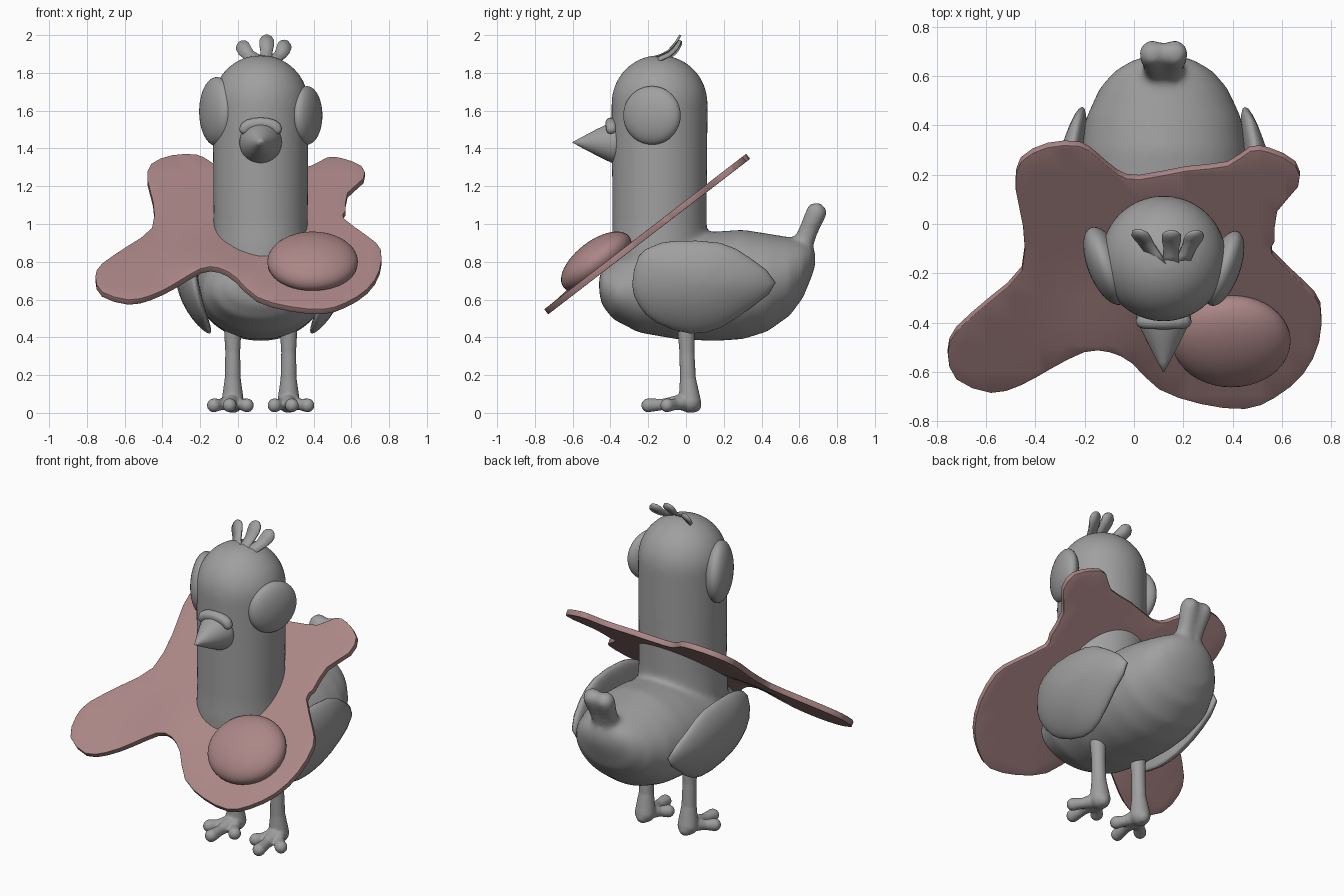
import bpy, bmesh, math
from mathutils import Vector, Matrix

cube = bpy.data.objects.get("Cube")
if cube:
    bpy.data.objects.remove(cube)

MID = 0.12          # the bird stands a little off centre under the splat


def material(name, rgb):
    m = bpy.data.materials.new(name)
    m.use_nodes = True
    m.diffuse_color = (*rgb, 1)
    m.node_tree.nodes["Principled BSDF"].inputs["Base Color"].default_value = (*rgb, 1)
    return m


GREY = material("feather grey", (0.35, 0.35, 0.35))
PINK = material("dusty pink", (0.41, 0.24, 0.24))


def finish(name, bm, mat, voxel=0, smooth=0):
    """Turn a bmesh into a smooth object, optionally fused by a remesh."""
    bmesh.ops.recalc_face_normals(bm, faces=bm.faces)
    me = bpy.data.meshes.new(name)
    bm.to_mesh(me)
    bm.free()
    me.materials.append(mat)
    me.polygons.foreach_set("use_smooth", [True] * len(me.polygons))
    ob = bpy.data.objects.new(name, me)
    bpy.context.collection.objects.link(ob)
    if voxel:
        r = ob.modifiers.new("fuse", 'REMESH')
        r.mode, r.voxel_size, r.use_smooth_shade = 'VOXEL', voxel, True
        s = ob.modifiers.new("soften", 'SMOOTH')
        s.factor, s.iterations = 0.5, smooth
    return ob


def bridge(bm, loops):
    """Join closed loops of vertices and cap both ends."""
    n = len(loops[0])
    for a, b in zip(loops, loops[1:]):
        for i in range(n):
            bm.faces.new((a[i], a[(i + 1) % n], b[(i + 1) % n], b[i]))
    bm.faces.new(loops[0])
    bm.faces.new(loops[-1])


def loft(bm, rings, n=40):
    """Skin a row of ellipses, each given as (centre, u axis, v axis)."""
    angles = [2 * math.pi * i / n for i in range(n)]
    bridge(bm, [[bm.verts.new(Vector(c) + Vector(u) * math.cos(a) + Vector(v) * math.sin(a))
                 for a in angles] for c, u, v in rings])


def rounded(points):
    """Insert a smooth midpoint on every side of a closed outline."""
    p = [Vector(q) for q in points]
    out = []
    for i in range(len(p)):
        a, b, c, d = (p[(i + k) % len(p)] for k in (-1, 0, 1, 2))
        out += [b, (b + c) * .5625 - (a + d) * .0625]
    return out


def chain(bm, points):
    """Balls joined by cones, each point given as (x, y, z, radius)."""
    for *p, r in points:
        bmesh.ops.create_uvsphere(bm, u_segments=20, v_segments=12, radius=r,
                                  matrix=Matrix.Translation(p))
    for (*p, r), (*q, s) in zip(points, points[1:]):
        d = Vector(q) - Vector(p)
        turn = d.to_track_quat('Z', 'Y').to_matrix().to_4x4()
        place = Matrix.Translation((Vector(p) + Vector(q)) / 2) @ turn
        bmesh.ops.create_cone(bm, cap_ends=True, segments=20, radius1=r, radius2=s,
                              depth=d.length, matrix=place)


def ellipsoid(name, centre, size, mat, tilt, axis, floor=-1):
    """Turned ellipsoid, flattened below the given fraction of its height."""
    bm = bmesh.new()
    bmesh.ops.create_uvsphere(bm, u_segments=40, v_segments=24, radius=1)
    for v in bm.verts:
        v.co.z = max(v.co.z, floor)
    bm.transform(Matrix.Translation(centre) @ Matrix.Rotation(tilt, 4, axis)
                 @ Matrix.Diagonal((*size, 1)))
    finish(name, bm, mat)


# Body, neck, head and tail fused into one skin: y, bottom, top, half width
BODY = [(-.46, .64, .72, .08), (-.445, .57, .76, .17), (-.385, .495, .79, .25),
        (-.25, .425, .87, .31), (-.05, .39, .93, .34), (.15, .38, .96, .345),
        (.3, .39, .97, .335), (.43, .43, .95, .315), (.55, .515, .93, .26),
        (.62, .61, .915, .20), (.665, .72, .89, .125), (.685, .78, .85, .05)]
bm = bmesh.new()
loft(bm, [((MID, y, (b + t) / 2), (w, 0, 0), (0, 0, (t - b) / 2)) for y, b, t, w in BODY])
neck = [(.65, .25), (.88, .255), (1.0, .25), (1.64, .255)]
neck += [(1.64 + .255 * math.sin(a), .255 * math.cos(a)) for a in [math.pi * k / 20 for k in range(1, 10)]]
loft(bm, [((MID, -.14, z), (r, 0, 0), (0, r, 0)) for z, r in neck])
for s in (-1, 1):
    chain(bm, [(MID + s * .025, .61, .87, .055), (MID + s * .035, .65, .97, .052),
               (MID + s * .045, .69, 1.06, .057)])
finish("body", bm, GREY, 0.014, 18)

# Wings: domed leaves wrapped around the sides
WING = [(-.285, .68), (-.25, .83), (-.17, .885), (-.06, .91), (.18, .90), (.34, .82),
        (.475, .69), (.36, .57), (.18, .45), (.02, .42), (-.16, .48), (-.25, .57)]


def wing(name, side):
    bm = bmesh.new()
    cy, cz = .06, .68
    rows = []
    for k in range(-8, 9):
        a = math.pi / 2 * k / 8
        f, h = max(math.cos(a), .02), .06 * math.sin(a)
        row = []
        for py, pz in rounded(WING):
            y, z = cy + (py - cy) * f, cz + (pz - cz) * f
            x = .395 + h - .32 * (y - .05) ** 2 - .95 * (z - .78) ** 2
            row.append(bm.verts.new((MID + side * x, y, z)))
        rows.append(row)
    bridge(bm, rows)
    finish(name, bm, GREY)


# Legs with three knobbly front toes and a heel
def leg(name, x, side):
    bm = bmesh.new()
    chain(bm, [(x, 0, .47, .048), (x, .005, .32, .04), (x, .01, .18, .043), (x, .02, .06, .06)])
    for dx, dy in ((-.075, -.1), (.017, -.2), (.1, -.1)):
        dx *= side
        chain(bm, [(x, .01, .06, .048), (x + dx * .6, dy * .6, .045, .03),
                   (x + dx, dy, .04, .037)])
    chain(bm, [(x, .02, .05, .046), (x, .042, .042, .04)])
    finish(name, bm, GREY, 0.008, 3)


for name, side in (("right", -1), ("left", 1)):
    wing(name + "_wing", side)
    leg(name + "_leg", MID + side * .148, side)

# Bulging eyes turned a little forward, one larger than the other
ellipsoid("right_eye", (-.112, -.17, 1.595), (.075, .168, .183), GREY, math.radians(22), 'Z')
ellipsoid("left_eye", (.365, -.18, 1.575), (.065, .16, .155), GREY, math.radians(-20), 'Z')

# Beak and the swollen ridge above it
bm = bmesh.new()
BEAK = [(-.34, .095), (-.375, .112), (-.395, .108), (-.48, .066), (-.56, .024), (-.6, .002)]
loft(bm, [((MID, y, 1.432), (r, 0, 0), (0, 0, r)) for y, r in BEAK])
finish("beak", bm, GREY)
bm = bmesh.new()
chain(bm, [(MID + .085 * math.cos(a), -.395, 1.502 + .03 * math.sin(a), .029 + .004 * math.sin(a))
           for a in [math.pi * k / 8 for k in range(9)]])
finish("beak_ridge", bm, GREY, 0.008, 3)

# Crest of three thin, curved paddle feathers
PADDLE = [(0, .032), (.3, .03), (.55, .032), (.75, .038), (.88, .038), (.96, .026), (1, .008)]


def crest_feather(name, root, tip):
    bm = bmesh.new()
    root, tip = Vector(root), Vector(tip)
    d = tip - root
    across = Vector((d.z, 0, -d.x * .6)).normalized()
    rows = []
    for t, w in PADDLE:
        p = root + d * t - Vector((0, 0, .025 * math.sin(math.pi * t ** 1.4)))
        rows.append([bm.verts.new(p + across * w * s) for s in (-1, 1)])
    for a, b in zip(rows, rows[1:]):
        bm.faces.new((a[0], a[1], b[1], b[0]))
    ob = finish(name, bm, GREY)
    s = ob.modifiers.new("thick", 'SOLIDIFY')
    s.thickness, s.offset = .012, 0


crest_feather("crest_right", (.105, -.16, 1.87), (.012, -.025, 1.965))
crest_feather("crest_middle", (.15, -.17, 1.87), (.152, -.03, 2.0))
crest_feather("crest_left", (.19, -.165, 1.865), (.255, -.03, 1.97))

# Tilted splat around the neck
SPLAT = [(-.48, .15), (-.46, .26), (-.35, .32), (-.22, .325), (-.15, .28), (-.065, .21),
         (.02, .19), (.21, .225), (.38, .245), (.47, .305), (.55, .3), (.655, .245),
         (.665, .16), (.58, .06), (.57, -.06), (.56, -.115), (.69, -.24), (.755, -.325),
         (.75, -.47), (.685, -.6), (.57, -.695), (.45, -.74), (.27, -.72), (.1, -.66),
         (-.01, -.555), (-.1, -.51), (-.2, -.51), (-.34, -.58), (-.46, -.645), (-.58, -.675),
         (-.72, -.62), (-.755, -.515), (-.72, -.425), (-.585, -.305), (-.455, -.18), (-.45, 0)]
SLOPE = .77
bm = bmesh.new()
bm.faces.new([bm.verts.new((*p, 0)) for p in rounded(SPLAT)])
for normal in ((1, 0, 0), (0, 1, 0)):
    for k in range(-7, 8):
        bmesh.ops.bisect_plane(bm, geom=bm.verts[:] + bm.edges[:] + bm.faces[:],
                               plane_co=Vector(normal) * k * .1 + Vector((.013, .017, 0)),
                               plane_no=normal)
for v in bm.verts:
    x, y, _ = v.co
    swell = .045 * math.exp(-((x + .13) ** 2 + (y + .47) ** 2) / .035)
    v.co.z = 1.105 + SLOPE * y + swell
splat = finish("splat", bm, PINK)
thick = splat.modifiers.new("thick", 'SOLIDIFY')
thick.thickness, thick.offset = .034, 0
edge = splat.modifiers.new("rounded_edge", 'BEVEL')
edge.width, edge.segments = .011, 3

# Yolk dome lying on the splat
ellipsoid("yolk", (.395, -.475, .8), (.24, .22, .11), PINK, math.atan(SLOPE), 'X', -.38)
